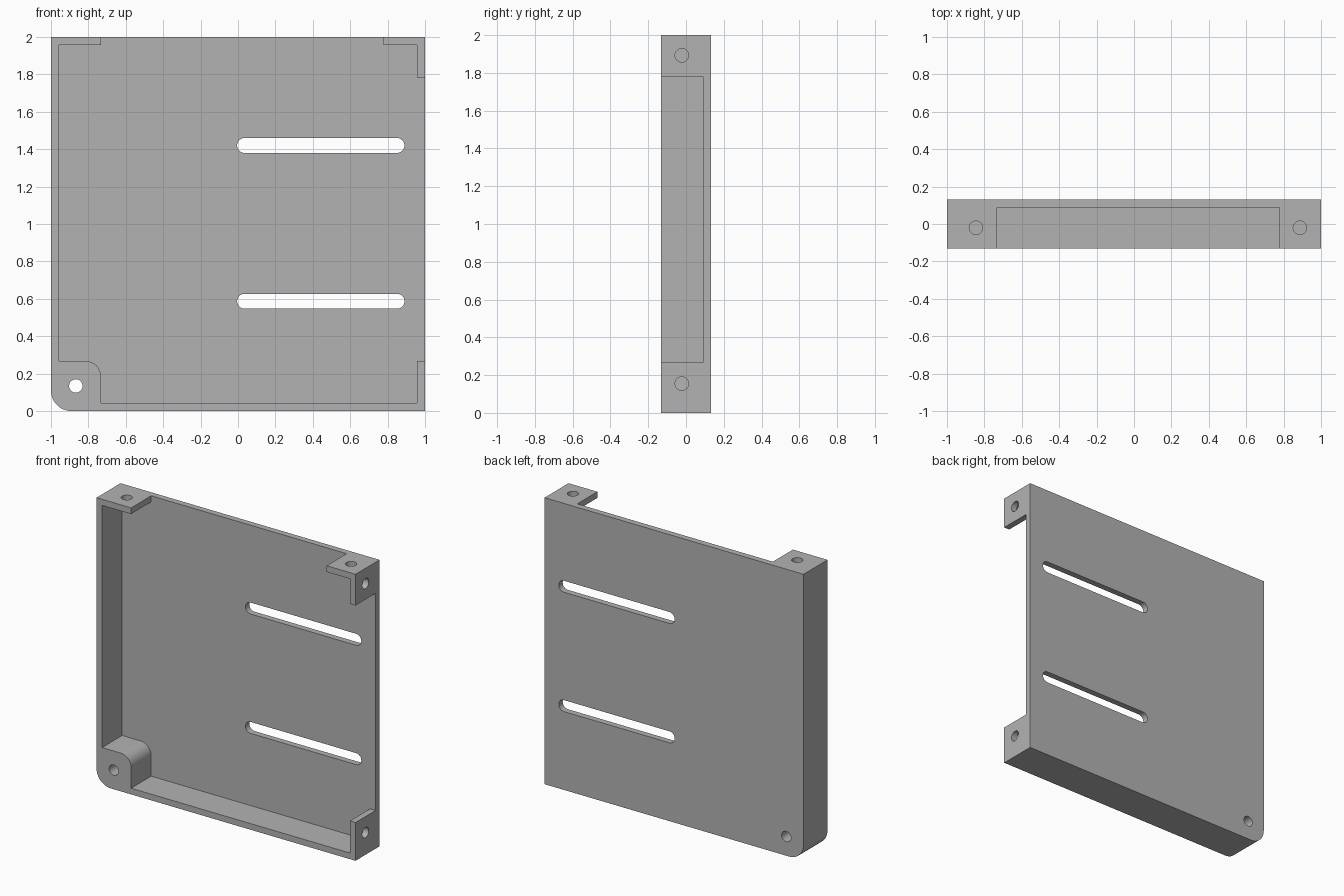
import bpy
import bmesh
from math import cos, sin, pi
from mathutils import Vector

cube = bpy.data.objects.get("Cube")
if cube:
    bpy.data.objects.remove(cube, do_unlink=True)

grey = bpy.data.materials.new("plain_grey")
grey.use_nodes = True
colour = (0.45, 0.45, 0.45, 1)
grey.diffuse_color = colour
grey.node_tree.nodes["Principled BSDF"].inputs["Base Color"].default_value = colour

HALF = 0.132     # half the depth
WALL = 0.043     # wall thickness
INNER = 1 - WALL
BOSS = 0.267     # corner block size


def arc(cx, cz, r, start, end, steps=12):
    angles = [start + (end - start) * i / steps for i in range(steps + 1)]
    return [(cx + r * cos(a), cz + r * sin(a)) for a in angles]


def prism(name, points, low, high, axis="y"):
    """Extrude a flat outline along one axis."""
    place = {"x": lambda u, v, d: (d, u, v),
             "y": lambda u, v, d: (u, d, v),
             "z": lambda u, v, d: (u, v, d)}[axis]
    bm = bmesh.new()
    face = bm.faces.new([bm.verts.new(place(u, v, low)) for u, v in points])
    new = bmesh.ops.extrude_face_region(bm, geom=[face])["geom"]
    verts = [g for g in new if isinstance(g, bmesh.types.BMVert)]
    bmesh.ops.translate(bm, verts=verts, vec=Vector(place(0, 0, high - low)))
    bmesh.ops.recalc_face_normals(bm, faces=bm.faces[:])
    mesh = bpy.data.meshes.new(name)
    bm.to_mesh(mesh)
    bm.free()
    mesh.materials.append(grey)
    obj = bpy.data.objects.new(name, mesh)
    bpy.context.collection.objects.link(obj)
    return obj


def rect(u0, u1, v0, v1):
    return [(u0, v0), (u1, v0), (u1, v1), (u0, v1)]


def circle(u, v, r=0.036):
    return arc(u, v, r, 0, 2 * pi, 32)[:-1]


# Tray block with one rounded lower corner
outline = arc(-0.89, 0.11, 0.11, pi, 1.5 * pi) + [(1, 0), (1, 2), (-1, 2)]
tray = prism("mounting_tray", outline, -HALF, HALF)

# Hollow interior, leaving the rounded screw block in the corner
r = 0.08
cavity = [(-INNER, BOSS)] + arc(BOSS - 1 - r, BOSS - r, r, pi / 2, 0)
cavity += [(BOSS - 1, WALL), (INNER, WALL), (INNER, 2 - WALL), (-INNER, 2 - WALL)]
back = HALF - WALL
cutters = [prism("cavity_cutter", cavity, -0.3, back)]

# Openings in the top and side walls, leaving the end tabs
cutters.append(prism("top_opening", rect(BOSS - 1, 0.777, 1.9, 2.1), -0.3, back))
cutters.append(prism("side_opening", rect(0.9, 1.1, BOSS, 1.782), -0.3, back))

# Long slots through the back plate
s = 0.04
for z in (0.587, 1.42):
    slot = arc(s - 0.005, z, s, pi / 2, 1.5 * pi) + arc(0.89 - s, z, s, -pi / 2, pi / 2)
    cutters.append(prism("slot_cutter", slot, 0, 0.3))

# Screw holes in the tabs and the corner block
for x in (-0.845, 0.887):
    cutters.append(prism("top_hole", circle(x, -0.02), 1.9, 2.1, "z"))
for z in (0.155, 1.893):
    cutters.append(prism("side_hole", circle(-0.022, z), 0.9, 1.1, "x"))
cutters.append(prism("corner_hole", circle(-0.867, 0.134), -0.3, 0.3))

# Cut everything, then drop the cutters
bpy.context.view_layer.objects.active = tray
for cutter in cutters:
    mod = tray.modifiers.new("cut", "BOOLEAN")
    mod.operation = "DIFFERENCE"
    mod.solver = "EXACT"
    mod.object = cutter
    bpy.ops.object.modifier_apply(modifier=mod.name)
    bpy.data.objects.remove(cutter, do_unlink=True)

# Smooth round walls, sharp edges elsewhere
bpy.ops.object.select_all(action="DESELECT")
tray.select_set(True)
bpy.ops.object.shade_smooth_by_angle(angle=pi / 6)
